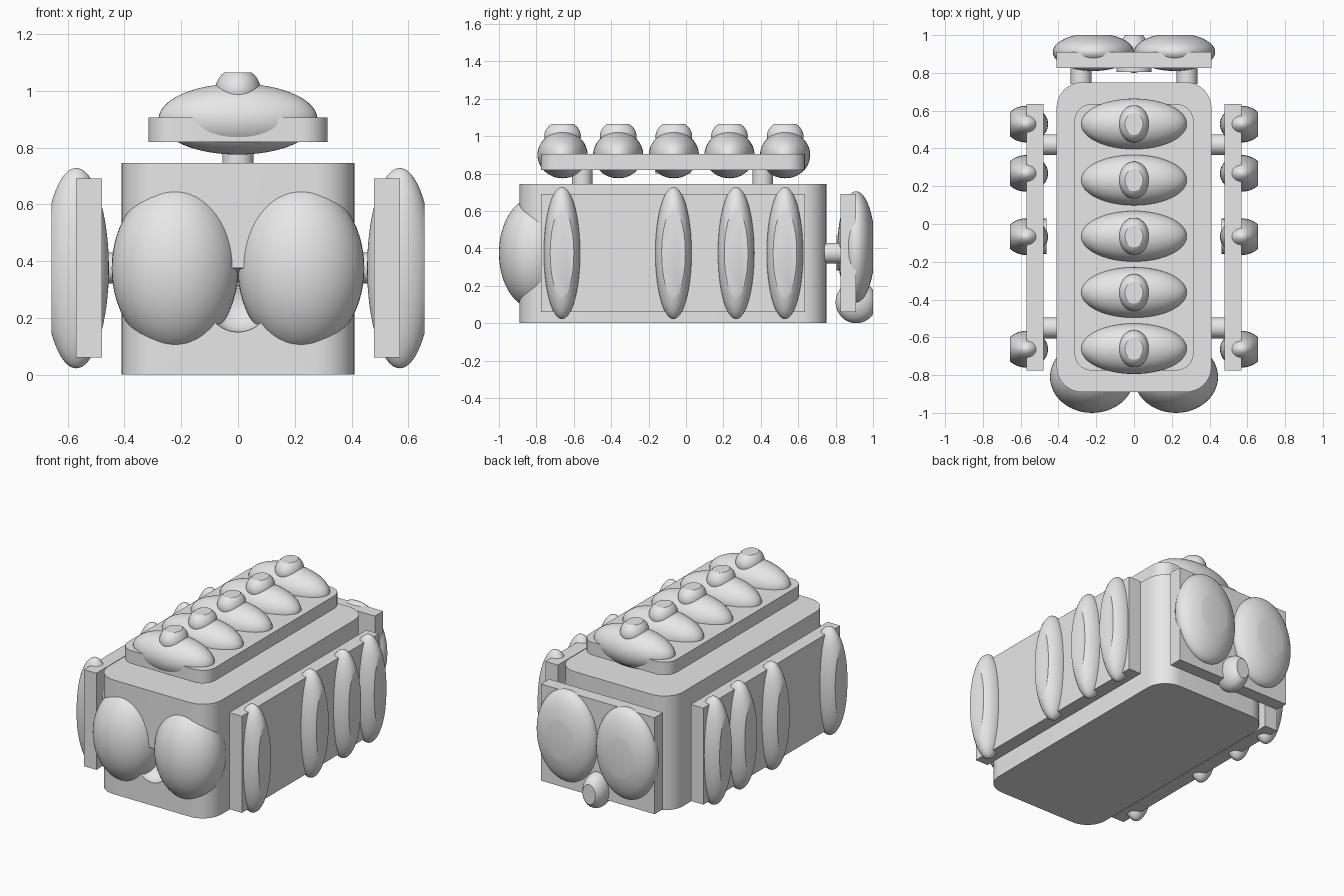
import bpy, bmesh, math
from mathutils import Vector, Matrix

cube = bpy.data.objects.get("Cube")
if cube:
    bpy.data.objects.remove(cube, do_unlink=True)

grey = bpy.data.materials.new("plain_grey")
grey.use_nodes = True
colour = (0.8, 0.8, 0.8, 1)
grey.diffuse_color = colour
grey.node_tree.nodes["Principled BSDF"].inputs["Base Color"].default_value = colour


def finish(name, bm):
    bmesh.ops.recalc_face_normals(bm, faces=bm.faces)
    mesh = bpy.data.meshes.new(name)
    bm.to_mesh(mesh)
    bm.free()
    mesh.materials.append(grey)
    obj = bpy.data.objects.new(name, mesh)
    bpy.context.collection.objects.link(obj)
    smooth(obj)
    return obj


def smooth(obj):
    bpy.ops.object.select_all(action='DESELECT')
    obj.select_set(True)
    bpy.context.view_layer.objects.active = obj
    bpy.ops.object.shade_smooth_by_angle(angle=math.radians(30))


def slab(name, low, high, radius=0):
    """Box between two corners, with optional rounded upright edges."""
    low, high = Vector(low), Vector(high)
    bm = bmesh.new()
    bmesh.ops.create_cube(bm, size=1)
    bmesh.ops.scale(bm, vec=high - low, verts=bm.verts)
    bmesh.ops.translate(bm, vec=(low + high) / 2, verts=bm.verts)
    if radius:
        upright = [e for e in bm.edges
                   if abs(e.verts[0].co.z - e.verts[1].co.z) > 0.01]
        bmesh.ops.bevel(bm, geom=upright, offset=radius, segments=10,
                        profile=0.5, affect='EDGES')
    return finish(name, bm)


def pod(name, centre, size, flat_dir=None, flat_dist=0):
    """Ellipsoid, optionally sliced flat on one side."""
    bm = bmesh.new()
    bmesh.ops.create_uvsphere(bm, u_segments=48, v_segments=32, radius=1)
    bmesh.ops.scale(bm, vec=size, verts=bm.verts)
    if flat_dir:
        way = Vector(flat_dir)
        cut = bmesh.ops.bisect_plane(bm, geom=bm.verts[:] + bm.edges[:] + bm.faces[:],
                                     plane_co=way * flat_dist, plane_no=way,
                                     clear_outer=True)
        rim = [g for g in cut["geom_cut"] if isinstance(g, bmesh.types.BMEdge)]
        bmesh.ops.holes_fill(bm, edges=rim)
    bmesh.ops.translate(bm, vec=centre, verts=bm.verts)
    return finish(name, bm)


def rod(name, start, end, radius):
    start, end = Vector(start), Vector(end)
    axis = end - start
    turn = axis.to_track_quat('Z', 'Y').to_matrix().to_4x4()
    bm = bmesh.new()
    bmesh.ops.create_cone(bm, cap_ends=True, segments=32, radius1=radius,
                          radius2=radius, depth=axis.length,
                          matrix=Matrix.Translation((start + end) / 2) @ turn)
    return finish(name, bm)


MID = 0.375      # mid height of everything on the walls
POST, DISC = 0.055, 0.093

# Main body with a round recess in the front wall
body = slab("body", (-0.41, -0.89, 0), (0.41, 0.75, 0.745), 0.135)
cutter = pod("recess_cutter", (0, -0.89, 0.263), (0.113, 0.1, 0.113))
cutter.hide_render = True
recess = body.modifiers.new("recess", 'BOOLEAN')
recess.operation = 'DIFFERENCE'
recess.solver = 'EXACT'
recess.object = cutter
bpy.context.view_layer.objects.active = body
bpy.ops.object.modifier_apply(modifier=recess.name)
bpy.data.objects.remove(cutter, do_unlink=True)
smooth(body)

# Top plate, its supports, and a row of capped pods
slab("top_plate", (-0.315, -0.775, 0.82), (0.315, 0.635, 0.905), 0.09)
for y in (-0.555, 0.41):
    rod("top_post", (0, y, 0.73), (0, y, 0.83), POST)
rod("top_disc", (0, -0.07, 0.8), (0, -0.07, 0.83), DISC)
for i in range(5):
    y = -0.66 + i * 0.2975
    pod("top_pod", (0, y, 0.9), (0.28, 0.134, 0.125))
    pod("top_knob", (0, y, 1.0), (0.08, 0.098, 0.081), (0, 0, 1), 0.065)

for side, label in ((1, "left"), (-1, "right")):
    # Side panel and its supports
    inner, outer = sorted((side * 0.48, side * 0.57))
    slab(label + "_panel", (inner, -0.775, 0.06), (outer, 0.635, 0.69))
    for y in (-0.55, 0.42):
        rod(label + "_post", (side * 0.4, y, MID), (side * 0.49, y, MID), POST)
    rod(label + "_disc", (side * 0.463, -0.065, MID), (side * 0.49, -0.065, MID), DISC)
    # Upright side pods, flattened on the outside
    for y in (-0.663, -0.067, 0.268, 0.529):
        pod(label + "_pod", (side * 0.57, y, MID), (0.115, 0.097, 0.353),
            (side, 0, 0), 0.087)
    # Front and back pods
    pod(label + "_front_pod", (side * 0.222, -0.81, MID), (0.223, 0.19, 0.297))
    pod(label + "_back_pod", (side * 0.215, 0.91, 0.408), (0.215, 0.1, 0.297),
        (0, 1, 0), 0.09)
    rod(label + "_back_post", (side * 0.28, 0.74, MID), (side * 0.28, 0.835, MID), POST)

# Back panel, its disc and the low knob
slab("back_panel", (-0.41, 0.825, 0.06), (0.41, 0.91, 0.69))
rod("back_disc", (0, 0.805, MID), (0, 0.835, MID), DISC)
pod("back_knob", (0, 0.91, 0.113), (0.08, 0.11, 0.113), (0, 1, 0), 0.09)
